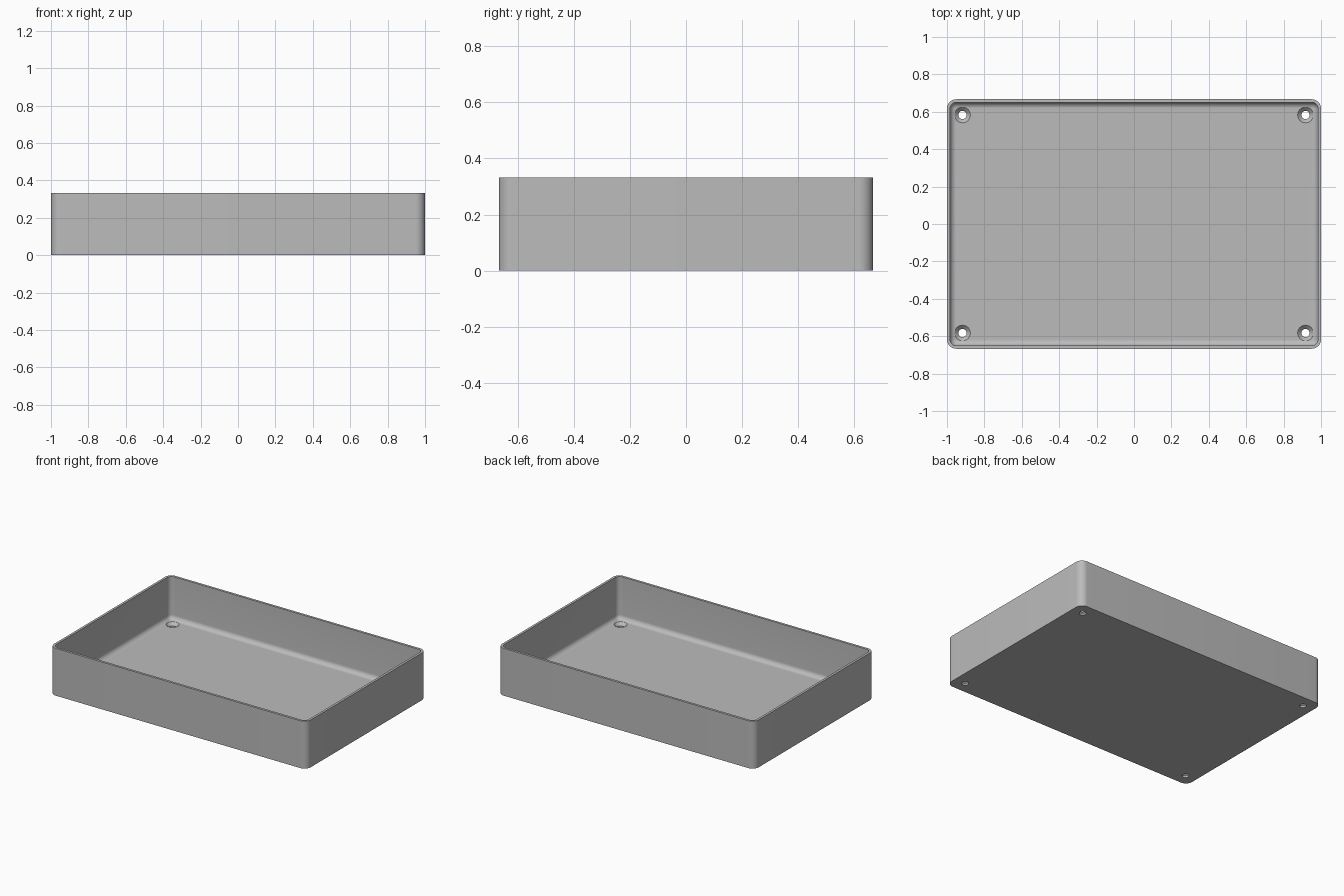
import bpy, bmesh, math

HALF_X, HALF_Y, HEIGHT = 1.0, 0.667, 0.333
CORNER, WALL, FLOOR, FILLET = 0.05, 0.0167, 0.033, 0.032
HOLE_X, HOLE_Y = 0.917, 0.583
CORNER_STEPS, FILLET_STEPS = 12, 8

cube = bpy.data.objects.get("Cube")
if cube:
    bpy.data.objects.remove(cube, do_unlink=True)

grey = bpy.data.materials.new("plain grey")
grey.use_nodes = True
colour = (0.5, 0.5, 0.5, 1)
grey.diffuse_color = colour
grey.node_tree.nodes["Principled BSDF"].inputs["Base Color"].default_value = colour


def make_object(name, bm):
    bmesh.ops.recalc_face_normals(bm, faces=bm.faces)
    mesh = bpy.data.meshes.new(name)
    bm.to_mesh(mesh)
    bm.free()
    mesh.materials.append(grey)
    obj = bpy.data.objects.new(name, mesh)
    bpy.context.collection.objects.link(obj)
    return obj


def bridge(bm, rings):
    """Join stacked rings of vertices and cap both ends."""
    for low, high in zip(rings, rings[1:]):
        n = len(low)
        for i in range(n):
            j = (i + 1) % n
            bm.faces.new((low[i], low[j], high[j], high[i]))
    bm.faces.new(rings[0])
    bm.faces.new(rings[-1])


def rounded_ring(bm, inset, z):
    """Rounded rectangle, moved inwards from the outer outline."""
    ring = []
    for k, (sx, sy) in enumerate(((1, 1), (-1, 1), (-1, -1), (1, -1))):
        for i in range(CORNER_STEPS + 1):
            a = (k + i / CORNER_STEPS) * math.pi / 2
            r = CORNER - inset
            ring.append(bm.verts.new((sx * (HALF_X - CORNER) + r * math.cos(a),
                                      sy * (HALF_Y - CORNER) + r * math.sin(a), z)))
    return ring


# Tray: outside wall, rim, inside wall and rounded floor edge
profile = [(0, 0), (0, HEIGHT), (WALL, HEIGHT)]
for i in range(FILLET_STEPS + 1):
    a = i / FILLET_STEPS * math.pi / 2
    profile.append((WALL + FILLET * (1 - math.cos(a)),
                    FLOOR + FILLET * (1 - math.sin(a))))
bm = bmesh.new()
bridge(bm, [rounded_ring(bm, inset, z) for inset, z in profile])
tray = make_object("tray", bm)

# Countersunk screw hole cutters, one in each corner
bm = bmesh.new()
for x in (-HOLE_X, HOLE_X):
    for y in (-HOLE_Y, HOLE_Y):
        rings = []
        for r, z in ((0.022, -0.05), (0.022, 0.013), (0.042, FLOOR), (0.042, 0.07)):
            rings.append([bm.verts.new((x + r * math.cos(i * math.tau / 32),
                                        y + r * math.sin(i * math.tau / 32), z))
                          for i in range(32)])
        bridge(bm, rings)
cutter = make_object("screw_hole_cutter", bm)
cutter.hide_render = True

# Cut the holes, then remove the cutter
cut = tray.modifiers.new("screw holes", "BOOLEAN")
cut.operation = "DIFFERENCE"
cut.solver = "EXACT"
cut.object = cutter
bpy.ops.object.select_all(action="DESELECT")
tray.select_set(True)
bpy.context.view_layer.objects.active = tray
bpy.ops.object.modifier_apply(modifier=cut.name)
bpy.data.objects.remove(cutter, do_unlink=True)

bpy.ops.object.shade_smooth_by_angle(angle=math.radians(30))
